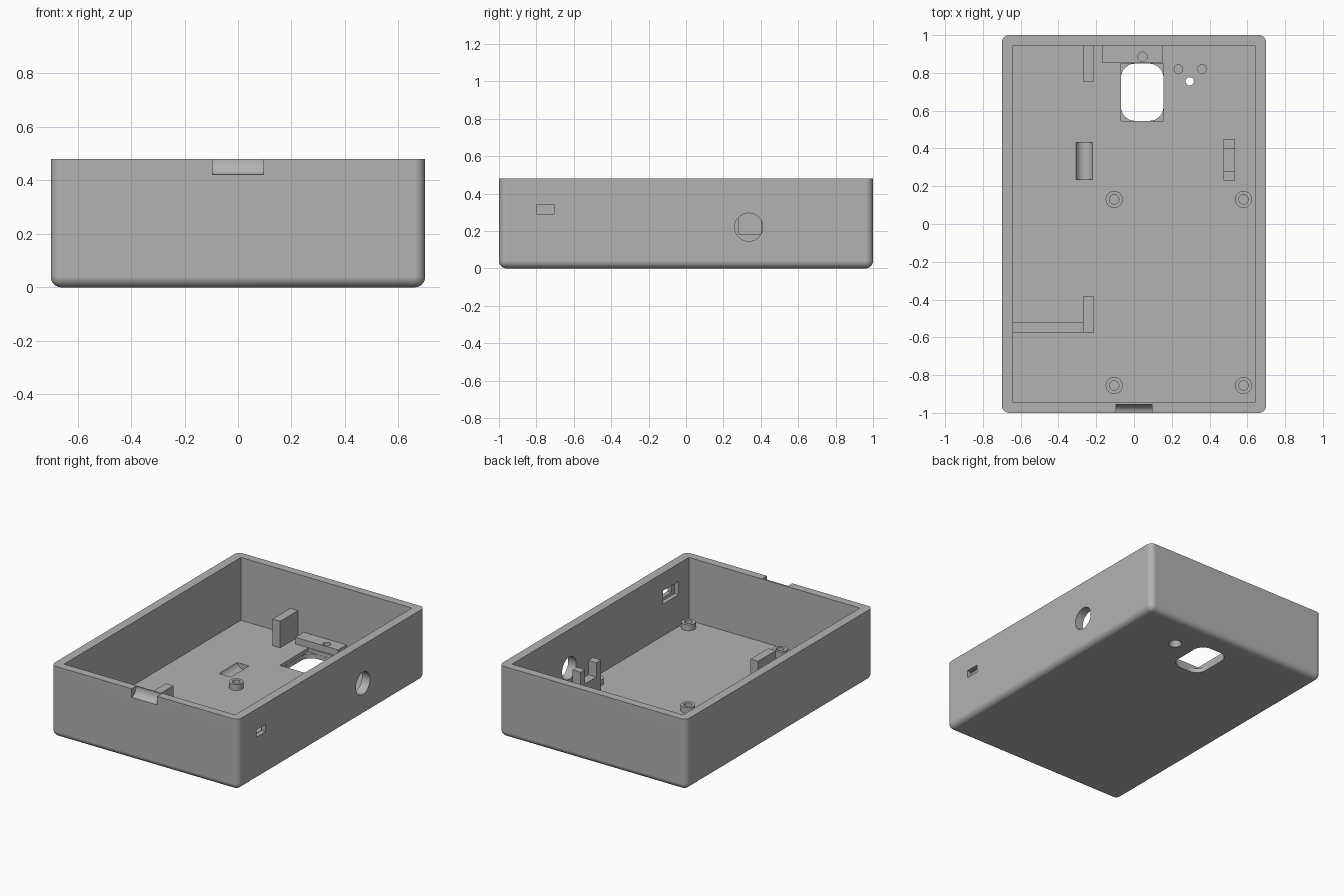
import bpy, bmesh, math
from mathutils import Matrix, Vector

if "Cube" in bpy.data.objects:
    bpy.data.objects.remove(bpy.data.objects["Cube"])

grey = bpy.data.materials.new("plain grey")
grey.use_nodes = True
grey.diffuse_color = (0.45, 0.45, 0.45, 1)
grey.node_tree.nodes["Principled BSDF"].inputs["Base Color"].default_value = grey.diffuse_color


def to_object(bm, name):
    mesh = bpy.data.meshes.new(name)
    bm.to_mesh(mesh)
    bm.free()
    mesh.materials.append(grey)
    obj = bpy.data.objects.new(name, mesh)
    bpy.context.collection.objects.link(obj)
    return obj


def block(name, x, y, z, radius=0, round_bottom=False):
    """Box from (low, high) ranges, optionally with rounded upright and bottom edges."""
    bm = bmesh.new()
    bmesh.ops.create_cube(bm, size=1)
    for v in bm.verts:
        v.co = Vector([r[0] if c < 0 else r[1] for c, r in zip(v.co, (x, y, z))])
    if radius:
        edges = []
        for e in bm.edges:
            a, b = (v.co for v in e.verts)
            upright = abs(a.z - b.z) > 1e-5
            bottom = round_bottom and max(a.z, b.z) < z[0] + 1e-5
            if upright or bottom:
                edges.append(e)
        bmesh.ops.bevel(bm, geom=edges, offset=radius, segments=8, profile=0.5, affect='EDGES')
    return to_object(bm, name)


def rod(name, centre, radius, length, axis='Z', top_radius=None, squash=1):
    """Cylinder or cone centred on a point along an axis."""
    bm = bmesh.new()
    turn = {'X': Matrix.Rotation(math.pi / 2, 4, 'Y'),
            'Y': Matrix.Rotation(math.pi / 2, 4, 'X'), 'Z': Matrix()}[axis]
    place = Matrix.Translation(centre) @ Matrix.Diagonal((1, 1, squash, 1)) @ turn
    bmesh.ops.create_cone(bm, cap_ends=True, segments=40, radius1=radius,
                          radius2=radius if top_radius is None else top_radius,
                          depth=length, matrix=place)
    return to_object(bm, name)


def cut(target, *cutters):
    """Subtract the cutters for good and remove them."""
    for c in cutters:
        c.hide_render = True
        mod = target.modifiers.new("cut", 'BOOLEAN')
        mod.operation, mod.solver, mod.object = 'DIFFERENCE', 'EXACT', c
    bpy.context.view_layer.update()
    graph = bpy.context.evaluated_depsgraph_get()
    mesh = bpy.data.meshes.new_from_object(target.evaluated_get(graph))
    target.modifiers.clear()
    target.data = mesh
    for c in cutters:
        bpy.data.objects.remove(c)
    return target


FLOOR, TOP = 0.055, 0.48
ROOT = FLOOR - 0.003    # parts sink slightly into the floor
parts = []

# Open tray with its wall and floor openings
tray = block("case_tray", (-0.7, 0.7), (-1, 1), (0, TOP), 0.04, True)
cut(tray, block("cavity", (-0.64, 0.64), (-0.945, 0.945), (FLOOR, 0.6)))
cut(tray,
    block("window_pocket", (-0.07, 0.157), (0.545, 0.85), (0.03, 0.08)),
    rod("floor_groove", (-0.263, 0.333, 0.065), 0.045, 0.195, 'Y'),
    rod("cable_hole", (0.67, 0.335, 0.22), 0.075, 0.2, 'X'),
    block("port_pocket", (0.6, 0.67), (-0.835, -0.67), (0.27, 0.36)),
    rod("finger_notch", (0, -1, TOP), 0.045, 0.19, 'X', squash=1.3))
cut(tray,
    block("window_hole", (-0.069, 0.156), (0.546, 0.849), (-0.05, 0.1), 0.075),
    block("port_hole", (0.6, 0.8), (-0.8, -0.705), (0.29, 0.34)),
    rod("sensor_hole", (0.295, 0.755, 0.03), 0.022, 0.2),
    rod("sensor_countersink", (0.295, 0.755, 0.02), 0.045, 0.05, top_radius=0.02))
parts.append(tray)

# Four hollow screw bosses
for side, x in (("right", -0.105), ("left", 0.58)):
    for end, y in (("front", -0.855), ("back", 0.13)):
        boss = rod(f"screw_boss_{end}_{side}", (x, y, (ROOT + 0.095) / 2), 0.045, 0.095 - ROOT)
        parts.append(cut(boss, rod("bore", (x, y, 0.11), 0.025, 0.1)))

# Battery holder posts and low rib
for end, y in (("back", (0.755, 0.947)), ("front", (-0.575, -0.385))):
    parts.append(block(f"battery_post_{end}", (-0.27, -0.213), y, (ROOT, 0.235)))
parts.append(block("battery_rib", (-0.642, -0.27), (-0.575, -0.518), (ROOT, 0.16)))

# Mounting bar behind the window
bar = block("mounting_bar", (-0.17, 0.15), (0.855, 0.947), (ROOT, 0.1))
parts.append(cut(bar, rod("bar_bore", (0.045, 0.885, 0.11), 0.025, 0.08)))

# Small locating pegs either side of the sensor hole
for side, x in (("right", 0.235), ("left", 0.36)):
    parts.append(rod(f"sensor_peg_{side}", (x, 0.82, (ROOT + 0.1) / 2), 0.025, 0.1 - ROOT))

# Forked bracket facing the cable hole
fork = block("cable_bracket", (0.475, 0.535), (0.23, 0.45), (ROOT, 0.28))
parts.append(cut(fork, block("fork_gap", (0.4, 0.6), (0.28, 0.4), (0.183, 0.4))))

# Smooth shading with crisp corners
bpy.ops.object.select_all(action='DESELECT')
for p in parts:
    p.select_set(True)
bpy.context.view_layer.objects.active = tray
bpy.ops.object.shade_smooth_by_angle(angle=math.radians(30))
for p in parts:
    p.modifiers.new("even shading", 'WEIGHTED_NORMAL').keep_sharp = True
